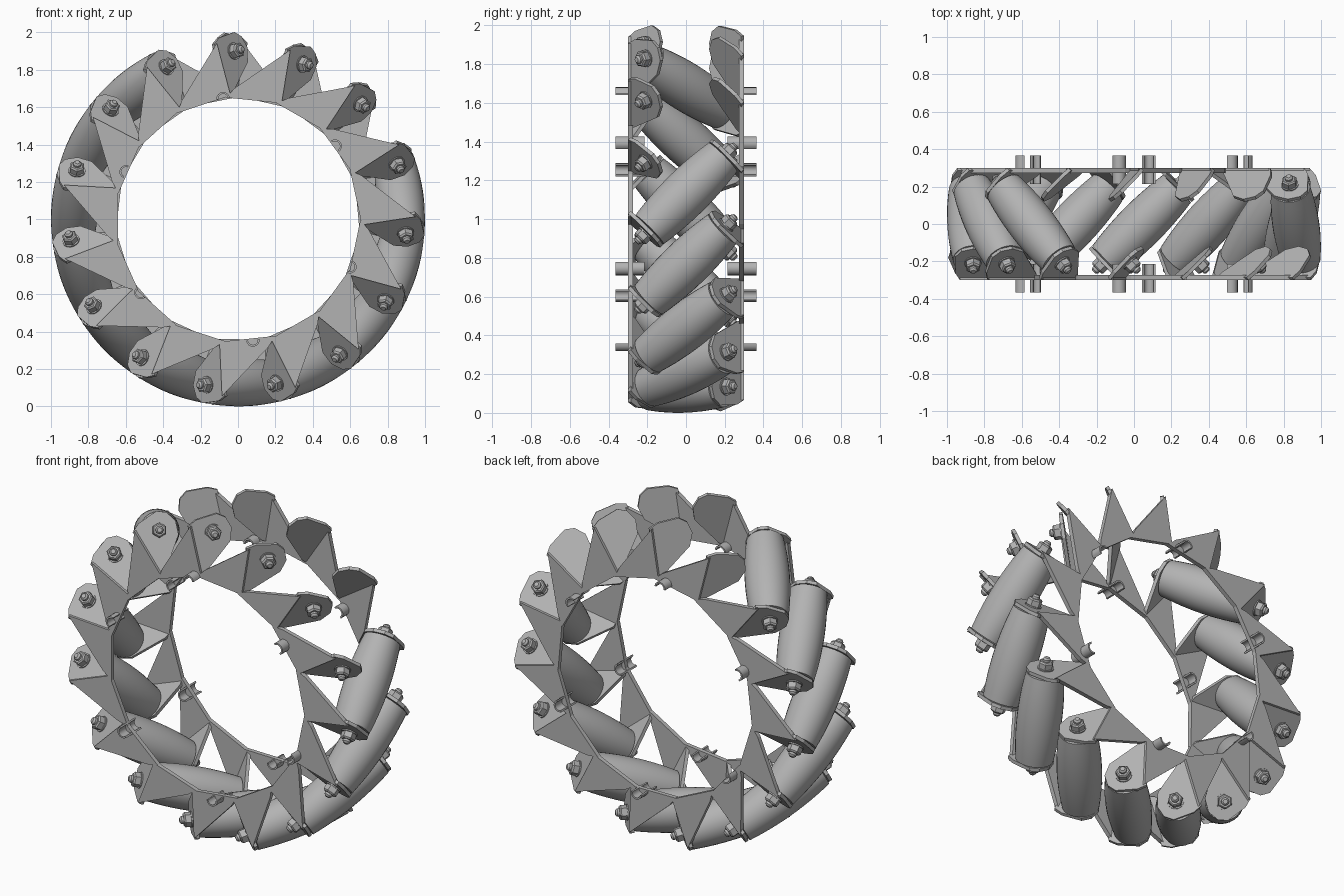
import bpy, bmesh, math
from mathutils import Matrix, Vector

cube = bpy.data.objects.get("Cube")
if cube:
    bpy.data.objects.remove(cube, do_unlink=True)

steel = bpy.data.materials.new("grey_steel")
steel.use_nodes = True
GREY = (0.45, 0.45, 0.45, 1)
steel.diffuse_color = GREY
steel.node_tree.nodes["Principled BSDF"].inputs["Base Color"].default_value = GREY

COUNT, STEP = 15, 24
ROLLERS = 11                 # four neighbouring stations stay empty
FIRST = 128.7                # centre angle of the first roller
HUB = Matrix.Translation((0, 0, 1))
FLIP = Matrix.Rotation(math.pi, 4, 'Z')
AXIS = Vector((1, -1, 0)).normalized()     # roller axis, towards the front
INWARD = Vector((1, 1, 0)).normalized()    # in the plane of the bent tab
AXLE = 0.875                 # distance of the roller centre from the hub


def station(angle):
    """Frame at an angle on the wheel: local z radial, local y along the hub."""
    return HUB @ Matrix.Rotation(math.radians(90 - angle), 4, 'Y')


def slab(bm, points, thickness):
    """Flat polygon pushed along a vector into a solid sheet."""
    low = [bm.verts.new(p) for p in points]
    face = bm.faces.new(low)
    top = bmesh.ops.extrude_face_region(bm, geom=[face])["geom"]
    verts = [g for g in top if isinstance(g, bmesh.types.BMVert)]
    bmesh.ops.translate(bm, verts=verts, vec=thickness)


def along_axis(distance):
    """Frame on the roller axis with z pointing to the front end."""
    place = Matrix.Translation(AXIS * distance + Vector((0, 0, AXLE)))
    return place @ AXIS.to_track_quat('Z', 'Y').to_matrix().to_4x4()


def turned(bm, profile, sides):
    """Solid of revolution on the roller axis from (radius, distance) pairs."""
    frame = along_axis(0)
    rings = []
    for radius, s in profile:
        rings.append([bm.verts.new(frame @ Vector((
            radius * math.cos(math.tau * i / sides),
            radius * math.sin(math.tau * i / sides), s))) for i in range(sides)])
    for a, b in zip(rings, rings[1:]):
        for i in range(sides):
            j = (i + 1) % sides
            bm.faces.new((a[i], a[j], b[j], b[i]))
    bm.faces.new(rings[0])
    bm.faces.new(rings[-1])


def finish(name, bm):
    bmesh.ops.recalc_face_normals(bm, faces=bm.faces)
    mesh = bpy.data.meshes.new(name)
    bm.to_mesh(mesh)
    bm.free()
    mesh.materials.append(steel)
    return mesh


def put(name, mesh, matrix):
    ob = bpy.data.objects.new(name, mesh)
    bpy.context.collection.objects.link(ob)
    ob.matrix_world = matrix
    return ob


# Barrel roller, swelling so that its outside follows the wheel circle
bm = bmesh.new()
HALF = 0.268
profile = []
for k in range(-6, 7):
    s = HALF * k / 6
    profile.append((1 - math.hypot(AXLE, s * math.sqrt(0.5)), s))
turned(bm, profile, 32)
roller = finish("roller", bm)

# Bracket: triangular side plate with a tab bent across the roller axis
bm = bmesh.new()
plate = [(.13, .94), (.13, .65), (-.17, .632), (-.13, .69)]
slab(bm, [(x, -.3, z) for x, z in plate], Vector((0, .026, 0)))
tab = [(-.02, .94), (.03, .965), (.15, .973), (.195, .94), (.215, .875),
       (.19, .8), (.02, .66), (-.02, .65)]
fold = Vector((.13, -.285, 0))
slab(bm, [fold + INWARD * w + Vector((0, 0, z)) for w, z in tab], -AXIS * .02)
bracket = finish("bracket", bm)

# Washer, hexagonal nut and rounded bolt end
bm = bmesh.new()
turned(bm, [(.046, .29), (.046, .3)], 16)
turned(bm, [(.042, .298), (.042, .332), (.034, .34)], 6)
turned(bm, [(.022, .335), (.022, .352), (.013, .362)], 12)
nut = finish("nut", bm)

# Half sleeve left in the inner rim, open towards the hub
bm = bmesh.new()
arc = [math.pi * i / 8 for i in range(9)]
ring = [(.036 * math.cos(a), .036 * math.sin(a)) for a in arc]
ring += [(.026 * math.cos(a), .026 * math.sin(a)) for a in reversed(arc)]
slab(bm, [(x, -.365, .65 + z) for x, z in ring], Vector((0, .15, 0)))
sleeve = finish("sleeve", bm)

# Place everything round the wheel
samples = {}
for n in range(COUNT):
    frame = station(FIRST + STEP * n)
    for side, turn in (("front", Matrix.Identity(4)), ("back", FLIP)):
        put(f"{side}_bracket", bracket, frame @ turn)
        if side == "front" or n < ROLLERS:
            samples["nut"] = put(f"{side}_nut", nut, frame @ turn)
    if n < ROLLERS:
        samples["roller"] = put("roller", roller, frame)

for n in range(6):
    frame = station(97 + 60 * n)
    put("front_sleeve", sleeve, frame)
    samples["sleeve"] = put("back_sleeve", sleeve, frame @ FLIP)

# Smooth the round parts, keeping sharp edges
for ob in bpy.context.selected_objects:
    ob.select_set(False)
for ob in samples.values():
    ob.select_set(True)
    bpy.context.view_layer.objects.active = ob
    bpy.ops.object.shade_smooth_by_angle(angle=math.radians(35))
    ob.select_set(False)
